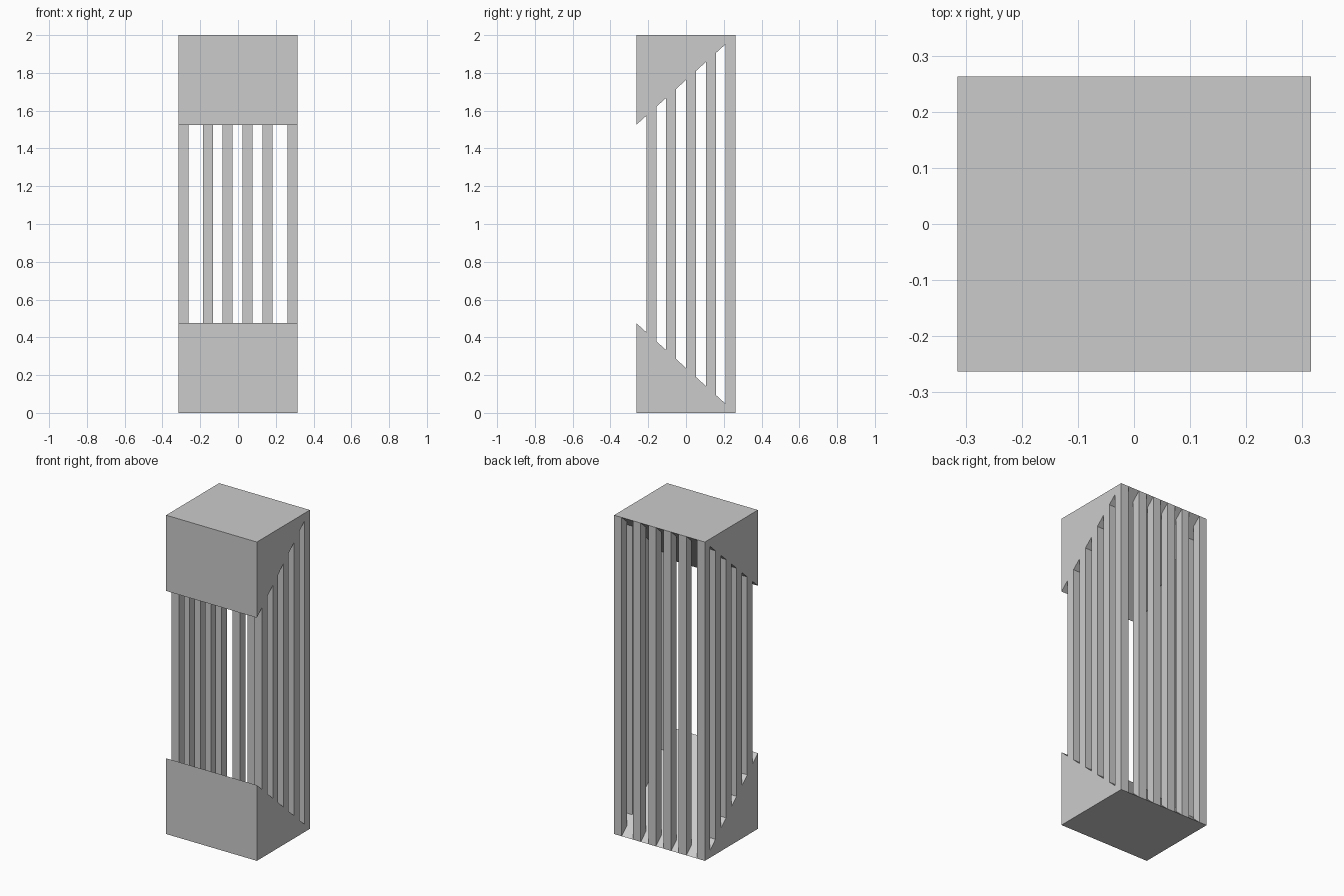
import bpy, bmesh

if "Cube" in bpy.data.objects:
    bpy.data.objects.remove(bpy.data.objects["Cube"])

W, D, H, RISE = 0.315, 0.263, 2.0, 0.475   # half width, half depth, height, wedge height
T = 0.053                                  # slat thickness


def slope(y):
    """Height of the lower wedge's sloped face at depth y."""
    return RISE * (D - y) / (2 * D)


def prism(name, profile, x0, x1):
    """Extrude a (y, z) profile along x."""
    bm = bmesh.new()
    face = bm.faces.new([bm.verts.new((x0, y, z)) for y, z in profile])
    ext = bmesh.ops.extrude_face_region(bm, geom=[face])
    verts = [v for v in ext["geom"] if isinstance(v, bmesh.types.BMVert)]
    bmesh.ops.translate(bm, verts=verts, vec=(x1 - x0, 0, 0))
    bmesh.ops.recalc_face_normals(bm, faces=bm.faces[:])
    mesh = bpy.data.meshes.new(name)
    bm.to_mesh(mesh)
    bm.free()
    obj = bpy.data.objects.new(name, mesh)
    bpy.context.collection.objects.link(obj)
    return obj


def slat(name, x0, x1, y0, y1):
    """Upright slat whose ends follow the wedge slopes."""
    a, b = slope(y0), slope(y1)
    return prism(name, [(y0, a), (y1, b), (y1, H - b), (y0, H - a)], x0, x1)


# Bottom and top wedges
prism("bottom_wedge", [(-D, 0), (D, 0), (-D, RISE)], -W, W)
prism("top_wedge", [(-D, H), (D, H), (-D, H - RISE)], -W, W)

# Side slats, the rearmost pair forming the back corners
for i in range(5):
    y1 = D - i * 0.105
    slat(f"right_slat_{i + 1}", W - T, W, y1 - T, y1)
    slat(f"left_slat_{i + 1}", -W, -W + T, y1 - T, y1)

# Back slats between the corners
for i in range(4):
    xc = -0.160 + i * 0.1055
    slat(f"back_slat_{i + 1}", xc - T / 2, xc + T / 2, D - T, D)
